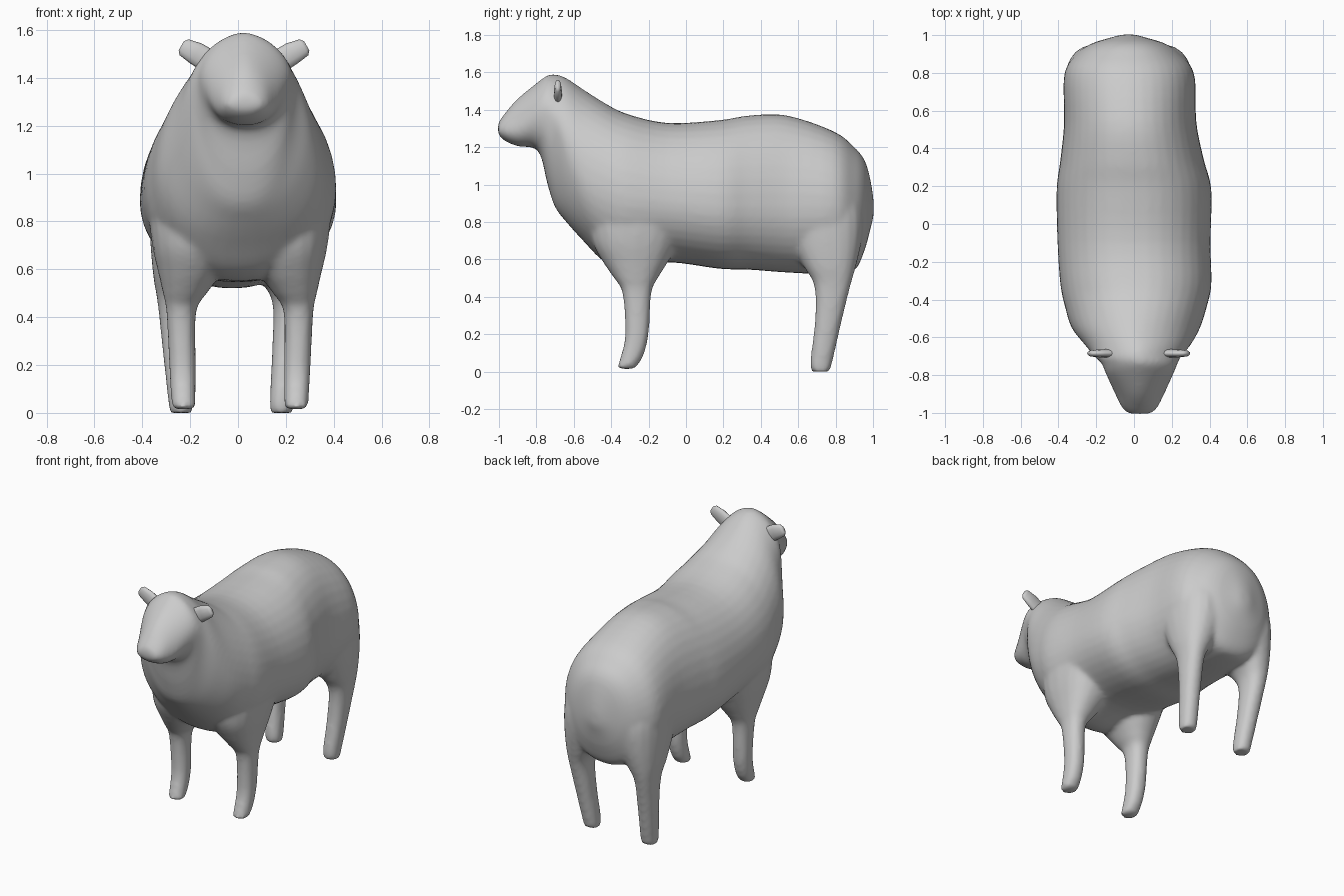
import bpy, bmesh
from math import sin, cos, pi, copysign

if "Cube" in bpy.data.objects:
    bpy.data.objects.remove(bpy.data.objects["Cube"])

GREY = (0.6, 0.6, 0.6, 1)
wool = bpy.data.materials.new("plain grey")
wool.use_nodes = True
wool.diffuse_color = GREY
wool.node_tree.nodes["Principled BSDF"].inputs["Base Color"].default_value = GREY


def refine(rows, steps=4):
    """Smoothly interpolate a table of sections."""
    out = []
    for i in range(len(rows) - 1):
        quad = (rows[max(i - 1, 0)], rows[i], rows[i + 1], rows[min(i + 2, len(rows) - 1)])
        for k in range(steps):
            t = k / steps
            out.append([b + t / 2 * (c - a + t * (2 * a - 5 * b + 4 * c - d
                        + t * (3 * (b - c) + d - a))) for a, b, c, d in zip(*quad)])
    return out + [rows[-1]]


def loft(bm, rings):
    """Skin a list of point rings and cap both ends."""
    loops = [[bm.verts.new(p) for p in ring] for ring in rings]
    n = len(loops[0])
    for a, b in zip(loops, loops[1:]):
        for i in range(n):
            j = (i + 1) % n
            bm.faces.new((a[i], a[j], b[j], b[i]))
    bm.faces.new(loops[0][::-1])
    bm.faces.new(loops[-1])


def finish(bm, name):
    bmesh.ops.recalc_face_normals(bm, faces=bm.faces)
    mesh = bpy.data.meshes.new(name)
    bm.to_mesh(mesh)
    bm.free()
    mesh.materials.append(wool)
    for p in mesh.polygons:
        p.use_smooth = True
    obj = bpy.data.objects.new(name, mesh)
    bpy.context.collection.objects.link(obj)
    return obj


def torso_ring(y, top, bottom, width, mid, x):
    """Egg-shaped section, widest at height mid, more peaked towards the head."""
    peak = min(max((-.3 - y) / .4, 0), 1)
    power = .9 + .3 * peak
    ring = []
    for i in range(40):
        t = 2 * pi * i / 40
        c, s = cos(t), sin(t)
        c = copysign(abs(c) ** (power if s > 0 else .9), c)
        height = top - mid if s > 0 else mid - bottom
        ring.append((x + width * c, y, mid + height * s))
    return ring


def leg_ring(z, y0, y1, x, half):
    """Slightly squared horizontal section."""
    ring = []
    for i in range(20):
        c, s = cos(2 * pi * i / 20), sin(2 * pi * i / 20)
        c, s = (copysign(abs(v) ** 0.88, v) for v in (c, s))
        ring.append((x + half * c, (y0 + y1) / 2 + (y1 - y0) / 2 * s, z))
    return ring


# Head, neck and torso: y, top, bottom, half width, widest height, centre x
TORSO = [
    (-1.005, 1.33, 1.27, .06, 1.29, .03), (-.97, 1.38, 1.235, .095, 1.29, .03),
    (-.9, 1.46, 1.205, .13, 1.3, .03), (-.79, 1.55, 1.18, .18, 1.38, .03),
    (-.74, 1.585, 1.0, .2, 1.38, .03), (-.7, 1.59, .88, .23, 1.32, .02),
    (-.64, 1.57, .8, .28, 1.18, .02), (-.55, 1.51, .7, .34, 1.04, .01),
    (-.44, 1.44, .59, .375, .98, .01), (-.32, 1.38, .55, .4, .94, .01),
    (-.1, 1.33, .585, .405, .91, 0), (.18, 1.345, .55, .41, .88, 0),
    (.34, 1.37, .545, .38, .88, -.01), (.54, 1.37, .53, .35, .88, -.02),
    (.79, 1.285, .52, .345, .88, -.025), (.9, 1.2, .54, .275, .86, -.03),
    (.955, 1.13, .65, .195, .87, -.03), (.985, 1.03, .76, .1, .87, -.03),
    (1.003, .92, .83, .035, .87, -.03),
]
# Legs: z, front y, back y, distance from centre, half width
FRONT_LEG = [
    (.015, -.37, -.275, .235, .049), (.08, -.35, -.23, .237, .052),
    (.2, -.325, -.2, .24, .056), (.42, -.34, -.185, .245, .062),
    (.5, -.385, -.15, .23, .092), (.58, -.44, -.1, .21, .13),
    (.69, -.5, -.04, .195, .17), (.82, -.52, .02, .185, .195),
    (.95, -.5, .05, .175, .205), (1.08, -.42, 0, .15, .2),
]
REAR_LEG = [
    (0, .672, .768, .21, .047), (.06, .665, .785, .213, .052),
    (.28, .69, .835, .23, .059), (.46, .685, .88, .24, .068),
    (.56, .63, .908, .222, .103), (.7, .55, .94, .19, .148),
    (.84, .5, .95, .17, .17), (1.0, .5, .92, .15, .175),
]

bm = bmesh.new()
loft(bm, [torso_ring(*s) for s in refine(TORSO)])
for profile, shift in ((FRONT_LEG, .008), (REAR_LEG, -.028)):
    for side in (-1, 1):
        loft(bm, [leg_ring(z, a, b, shift + side * x, h) for z, a, b, x, h in refine(profile)])
body = finish(bm, "body")

# Blend the legs into the torso
remesh = body.modifiers.new("blend", "REMESH")
remesh.mode = "VOXEL"
remesh.voxel_size = 0.014
remesh.use_smooth_shade = True
soften = body.modifiers.new("soften", "SMOOTH")
soften.factor = 0.5
soften.iterations = 8

# Ears: flat paddles leaning outwards: distance from centre, z, half width
EAR = [(.08, 1.43, .04), (.14, 1.465, .05), (.2, 1.502, .048),
       (.25, 1.528, .038), (.262, 1.535, .022)]
for side, name in ((1, "left_ear"), (-1, "right_ear")):
    bm = bmesh.new()
    rings = []
    for x, z, half in EAR:
        ring = []
        for i in range(12):
            t = 2 * pi * i / 12
            w = half * cos(t)
            ring.append((.025 + side * (x - .5 * w), -.685 + half * .45 * sin(t), z + .87 * w))
        rings.append(ring)
    loft(bm, rings)
    finish(bm, name)
